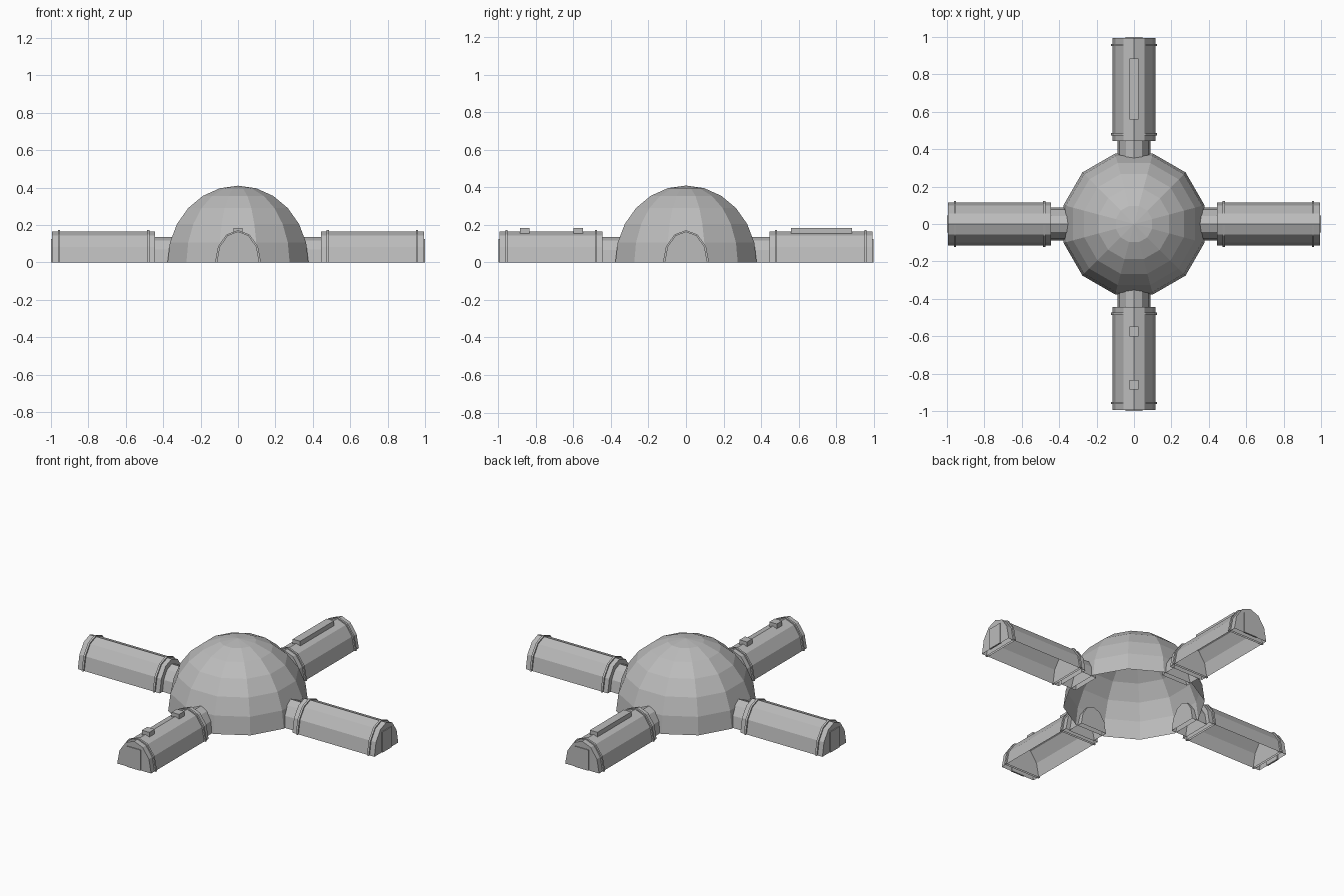
import bpy, bmesh
from math import sin, cos, pi, radians
from mathutils import Matrix

old = bpy.data.objects.get("Cube")
if old:
    bpy.data.objects.remove(old, do_unlink=True)

grey = bpy.data.materials.new("light grey metal")
grey.use_nodes = True
color = (0.5, 0.5, 0.5, 1)
grey.diffuse_color = color
grey.node_tree.nodes["Principled BSDF"].inputs["Base Color"].default_value = color


def finish(bm, name, turn=0):
    """Turn the part about z and turn the mesh into an object."""
    bm.transform(Matrix.Rotation(turn, 4, "Z"))
    mesh = bpy.data.meshes.new(name)
    bm.to_mesh(mesh)
    bm.free()
    mesh.materials.append(grey)
    obj = bpy.data.objects.new(name, mesh)
    bpy.context.collection.objects.link(obj)
    return obj


def vault(name, start, end, half_width, height, turn):
    """Arched shell along +x, closed at the ends and open below."""
    bm = bmesh.new()
    rows = []
    for x in (start, end):
        rows.append([bm.verts.new((x, half_width * cos(i * pi / 6),
                                   height * sin(i * pi / 6))) for i in range(7)])
    a, b = rows
    for i in range(6):
        bm.faces.new((a[i], b[i], b[i + 1], a[i + 1]))
    bm.faces.new(a)
    bm.faces.new(b[::-1])
    bmesh.ops.recalc_face_normals(bm, faces=bm.faces)
    # an open shell: make the roof face outward
    bm.normal_update()
    if max(bm.faces, key=lambda f: f.calc_center_median().z).normal.z < 0:
        bmesh.ops.reverse_faces(bm, faces=bm.faces)
    finish(bm, name, turn)


def box(name, x0, x1, width, z0, z1, turn):
    bm = bmesh.new()
    bmesh.ops.create_cube(bm, size=1)
    bm.transform(Matrix.Translation(((x0 + x1) / 2, 0, (z0 + z1) / 2))
                 @ Matrix.Diagonal((x1 - x0, width, z1 - z0, 1)))
    finish(bm, name, turn)


# Faceted dome, open below
bm = bmesh.new()
bmesh.ops.create_uvsphere(bm, u_segments=12, v_segments=12, radius=1)
bmesh.ops.delete(bm, geom=[v for v in bm.verts if v.co.z < -0.01], context="VERTS")
bm.transform(Matrix.Rotation(radians(15), 4, "Z"))
bm.transform(Matrix.Diagonal((0.39, 0.39, 0.41, 1)))
finish(bm, "central_dome")

# Four tunnel arms with connectors, ribs and end doors
for side, turn in (("left", 0), ("back", pi / 2), ("right", pi), ("front", -pi / 2)):
    vault(side + "_connector", 0.345, 0.45, 0.088, 0.135, turn)
    vault(side + "_tunnel", 0.445, 0.995, 0.114, 0.165, turn)
    for place, x in (("inner", 0.48), ("outer", 0.957)):
        vault(f"{side}_{place}_rib", x - 0.006, x + 0.006, 0.123, 0.172, turn)
    box(side + "_door", 0.99, 1.0, 0.09, 0, 0.125, turn)

# Roof fittings
box("back_roof_strip", 0.56, 0.885, 0.05, 0.15, 0.184, pi / 2)
for place, y in (("inner", 0.575), ("outer", 0.86)):
    box(place + "_roof_vent", y - 0.026, y + 0.026, 0.05, 0.15, 0.184, -pi / 2)
